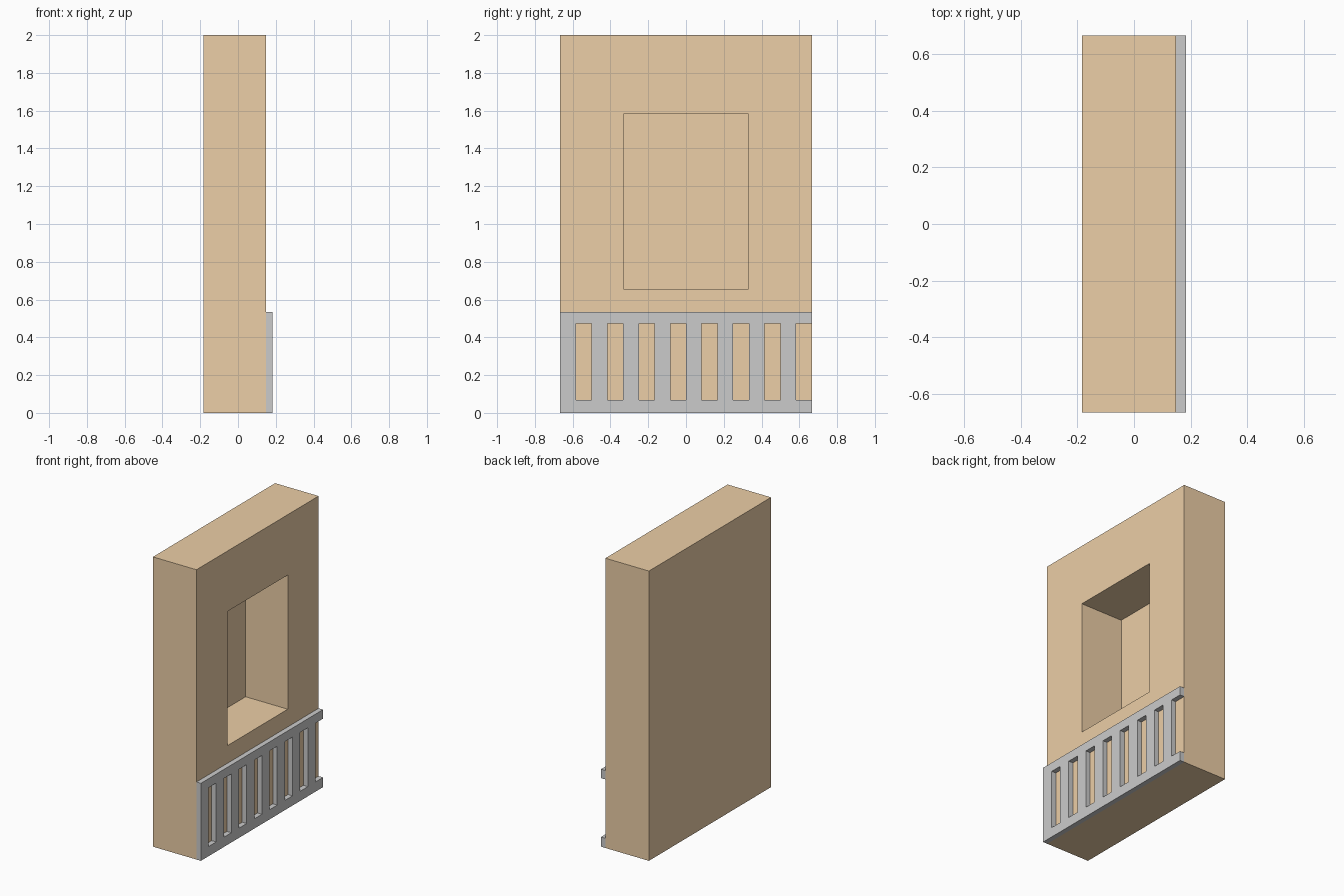
import bpy, bmesh

if "Cube" in bpy.data.objects:
    bpy.data.objects.remove(bpy.data.objects["Cube"])

WIDTH = 1.332
X_BACK, X_WALL, X_RAIL = -0.183, 0.149, 0.183


def box(bm, lo, hi):
    """Add an axis-aligned box between two corners."""
    verts = bmesh.ops.create_cube(bm, size=1)["verts"]
    for v in verts:
        v.co = [(a + b) / 2 + c * (b - a) for a, b, c in zip(lo, hi, v.co)]


def finish(bm, name, color=None):
    mesh = bpy.data.meshes.new(name)
    bm.to_mesh(mesh)
    bm.free()
    obj = bpy.data.objects.new(name, mesh)
    bpy.context.collection.objects.link(obj)
    if color:
        mat = bpy.data.materials.new(name + "_colour")
        mat.diffuse_color = color
        mat.use_nodes = True
        mat.node_tree.nodes["Principled BSDF"].inputs["Base Color"].default_value = mat.diffuse_color
        mesh.materials.append(mat)
    return obj


# Wall block with a deep window recess in its +x face
bm = bmesh.new()
box(bm, (X_BACK, -WIDTH / 2, 0), (X_WALL, WIDTH / 2, 2))
bm.normal_update()
face = max(bm.faces, key=lambda f: f.normal.x)
for x in (X_WALL, X_BACK + 0.01):
    bmesh.ops.inset_region(bm, faces=[face], thickness=0.05)
    center = face.calc_center_median()
    for v in face.verts:
        v.co = (x,
                0.33 if v.co.y > center.y else -0.33,
                1.583 if v.co.z > center.z else 0.657)
bm.normal_update()
finish(bm, "wall", (0.84, 0.62, 0.385, 1))

# Balcony railing: bottom and top rails
bm = bmesh.new()
for z0, z1 in ((0, 0.067), (0.473, 0.535)):
    box(bm, (X_WALL, -WIDTH / 2, z0), (X_RAIL, WIDTH / 2, z1))
finish(bm, "rails")

# Evenly spaced balusters, the last bay left open at the +y end
bm = bmesh.new()
pitch = WIDTH / 8
for i in range(8):
    y = -WIDTH / 2 + i * pitch
    box(bm, (X_WALL, y, 0.067), (X_RAIL, y + pitch / 2, 0.473))
finish(bm, "balusters")
